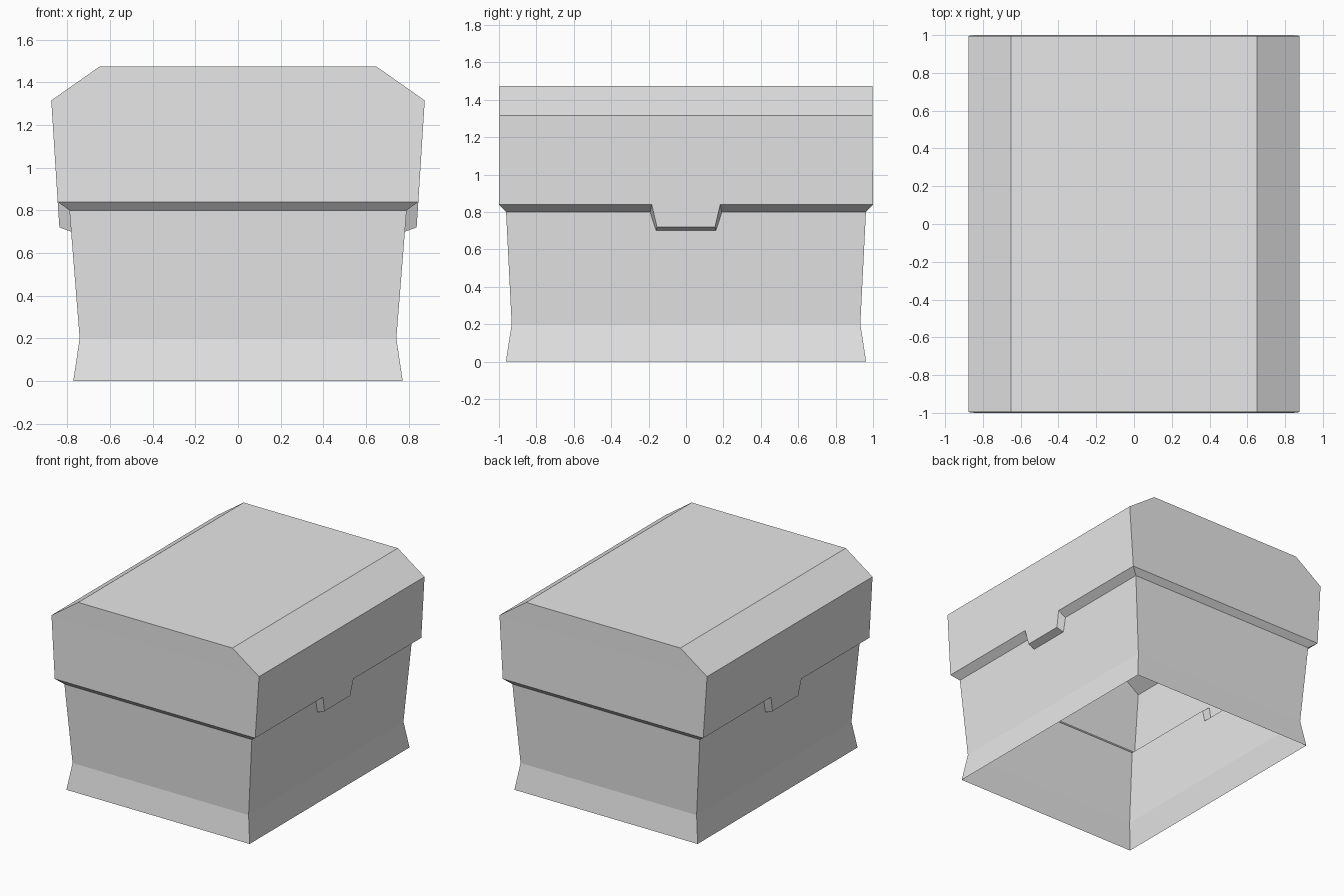
import bpy
import bmesh

cube = bpy.data.objects.get("Cube")
if cube:
    bpy.data.objects.remove(cube, do_unlink=True)


def make_material(name, color):
    mat = bpy.data.materials.new(name)
    mat.use_nodes = True
    mat.diffuse_color = color
    mat.node_tree.nodes["Principled BSDF"].inputs["Base Color"].default_value = color
    return mat


grey = make_material("plain grey", (0.8, 0.8, 0.8, 1))


def ring(bm, x, y, z):
    """Plain rectangle, counter-clockwise from the front right-hand corner."""
    return [bm.verts.new((a * x, b * y, z)) for a, b in ((1, -1), (1, 1), (-1, 1), (-1, -1))]


def clasp_ring(bm, x, y, z, top, bottom, tab_x, tab_z):
    """Rectangle whose two long sides dip down around the clasp tab."""
    side = [(x, -y, z), (x, -top, z), (tab_x, -bottom, tab_z),
            (tab_x, bottom, tab_z), (x, top, z), (x, y, z)]
    return [bm.verts.new((s * px, s * py, pz)) for s in (1, -1) for px, py, pz in side]


def side_walls(bm, plain, dipped, plain_below):
    """Four walls between a plain ring and a clasp ring."""
    for i in range(4):
        low = [plain[i], plain[(i + 1) % 4]]
        start = (i // 2) * 6
        if i % 2 == 0:
            high = dipped[start:start + 6]
        else:
            high = [dipped[start + 5], dipped[(start + 6) % 12]]
        bm.faces.new(low + high[::-1] if plain_below else high + low[::-1])


def bridge(bm, low, high):
    n = len(low)
    for i in range(n):
        j = (i + 1) % n
        bm.faces.new((low[i], low[j], high[j], high[i]))


def finish(bm, name):
    mesh = bpy.data.meshes.new(name)
    bm.to_mesh(mesh)
    bm.free()
    mesh.materials.append(grey)
    obj = bpy.data.objects.new(name, mesh)
    bpy.context.collection.objects.link(obj)


# Chest body: open below, flared foot, top edge dipping under the clasps
bm = bmesh.new()
foot = ring(bm, 0.772, 0.963, 0)
waist = ring(bm, 0.742, 0.932, 0.2)
rim = clasp_ring(bm, 0.79, 0.962, 0.8, 0.192, 0.16, 0.782, 0.7)
bridge(bm, foot, waist)
side_walls(bm, waist, rim, True)
finish(bm, "chest_body")

# Lid: overhanging lip, side clasps, chamfered roof
bm = bmesh.new()
inner = clasp_ring(bm, 0.79, 0.962, 0.8, 0.192, 0.16, 0.782, 0.7)
lip = clasp_ring(bm, 0.845, 1.0, 0.84, 0.183, 0.155, 0.837, 0.72)
eaves = ring(bm, 0.875, 0.996, 1.315)
roof = ring(bm, 0.65, 0.996, 1.473)
bridge(bm, inner, lip)
side_walls(bm, eaves, lip, False)
bridge(bm, eaves, roof)
bm.faces.new(roof)
finish(bm, "chest_lid")
